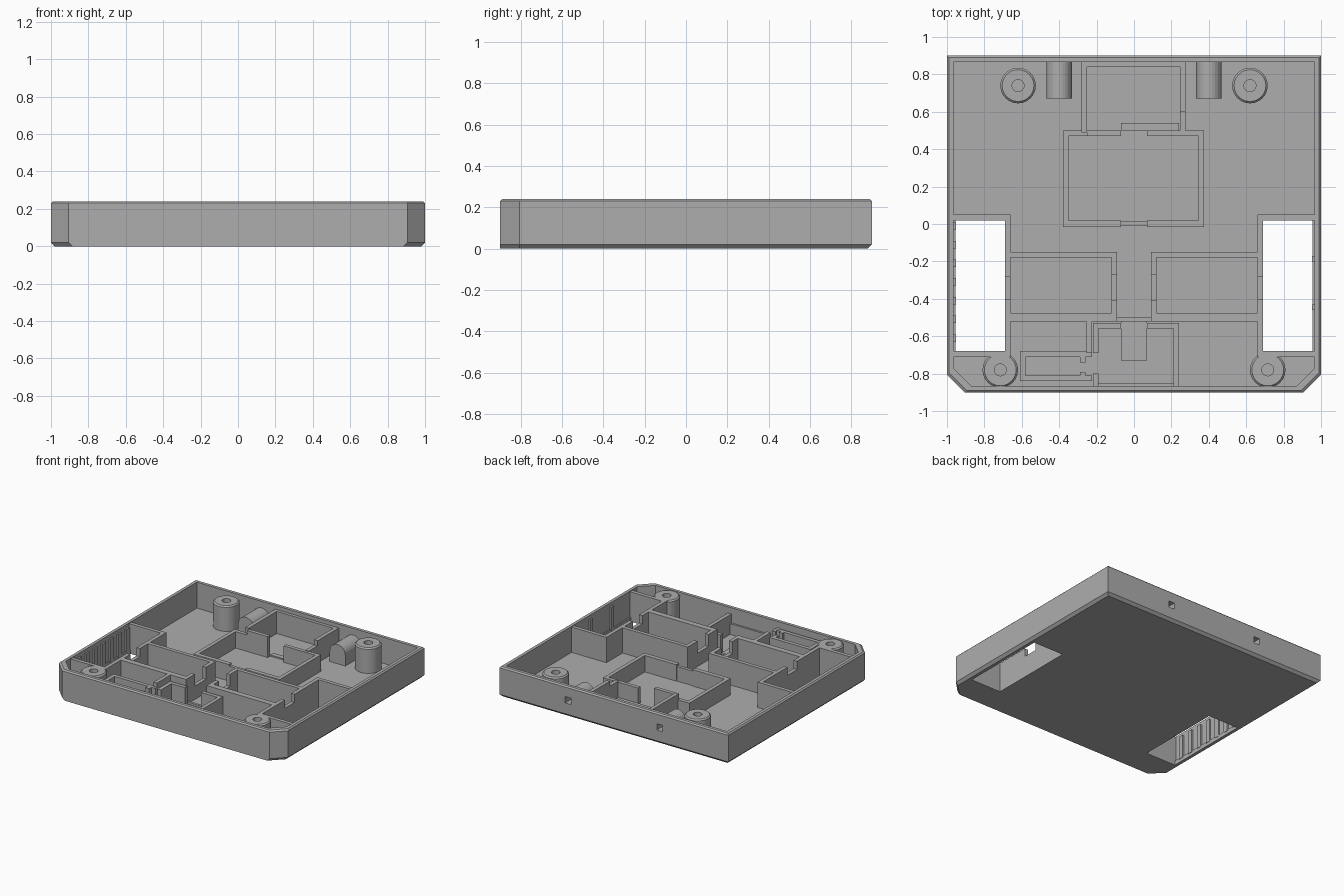
import bpy, bmesh, math

cube = bpy.data.objects.get("Cube")
if cube:
    bpy.data.objects.remove(cube, do_unlink=True)

grey = bpy.data.materials.new("mid_grey")
grey.use_nodes = True
grey.diffuse_color = (0.42, 0.42, 0.42, 1)
grey.node_tree.nodes["Principled BSDF"].inputs["Base Color"].default_value = (0.42, 0.42, 0.42, 1)

FLOOR = 0.035
TOP = 0.235


def finish(name, bm):
    bmesh.ops.recalc_face_normals(bm, faces=bm.faces)
    mesh = bpy.data.meshes.new(name)
    bm.to_mesh(mesh)
    bm.free()
    mesh.materials.append(grey)
    obj = bpy.data.objects.new(name, mesh)
    bpy.context.collection.objects.link(obj)
    return obj


def add_box(bm, x0, x1, y0, y1, z0, z1):
    verts = bmesh.ops.create_cube(bm, size=1)["verts"]
    for v in verts:
        v.co.x = x1 if v.co.x > 0 else x0
        v.co.y = y1 if v.co.y > 0 else y0
        v.co.z = z1 if v.co.z > 0 else z0


def walls(name, boxes, mirror=False):
    """Ribs given as x0, x1, y0, y1, top; optionally repeated on the other side."""
    bm = bmesh.new()
    for x0, x1, y0, y1, top in boxes:
        add_box(bm, x0, x1, y0, y1, FLOOR - 0.01, top)
        if mirror:
            add_box(bm, -x1, -x0, y0, y1, FLOOR - 0.01, top)
    return finish(name, bm)


def loft(name, rings):
    """Stack of matching outlines, capped at both ends."""
    bm = bmesh.new()
    loops = [[bm.verts.new((x, y, z)) for x, y in pts] for z, pts in rings]
    n = len(loops[0])
    for low, high in zip(loops, loops[1:]):
        for i in range(n):
            j = (i + 1) % n
            bm.faces.new((low[i], low[j], high[j], high[i]))
    bm.faces.new(loops[0])
    bm.faces.new(loops[-1])
    return finish(name, bm)


def outline(inset, front_inset):
    x, back, front, c = 1 - inset, 0.9 - inset, -0.9 + front_inset, 0.095
    return [(-x, back), (-x, front + c), (-x + c, front),
            (x - c, front), (x, front + c), (x, back)]


def cut(target, cutter):
    mod = target.modifiers.new("cut", "BOOLEAN")
    mod.operation = "DIFFERENCE"
    mod.solver = "EXACT"
    mod.object = cutter
    cutter.hide_render = True
    cutter.hide_set(True)
    cutter.display_type = "WIRE"


# Tray: chamfered outline, hollowed out
tray = loft("tray", [(0, outline(0.02, 0)), (0.02, outline(0, 0)),
                     (0.23, outline(0, 0)), (0.24, outline(0.01, 0.01))])
cut(tray, loft("cavity_cutter", [(FLOOR, outline(0.035, 0.035)),
                                 (0.3, outline(0.035, 0.035))]))

# Side windows through the floor, and pin holes through the back wall
bm = bmesh.new()
for s in (-1, 1):
    xs = sorted((s * 0.69, s * 0.955))
    add_box(bm, *xs, -0.68, 0.02, -0.1, 0.2)
cut(tray, finish("window_cutter", bm))
bm = bmesh.new()
for x in (-0.4, 0.4):
    add_box(bm, x - 0.025, x + 0.025, 0.8, 1, 0.105, 0.155)
hole_cutter = finish("pin_hole_cutter", bm)
cut(tray, hole_cutter)

# Window frames, with a dip beside each bay
walls("window_frames", [
    (0.66, 0.97, 0.02, 0.05, TOP),
    (0.66, 0.97, -0.71, -0.68, TOP),
    (0.66, 0.69, -0.28, 0.05, TOP),
    (0.66, 0.69, -0.4, -0.28, 0.17),
    (0.66, 0.69, -0.71, -0.4, TOP)], True)

# Two long bays with notched inner ends
walls("bay_walls", [
    (0.09, 0.67, -0.18, -0.15, TOP),
    (0.09, 0.67, -0.52, -0.475, TOP),
    (0.09, 0.12, -0.27, -0.15, TOP),
    (0.09, 0.12, -0.41, -0.27, 0.14),
    (0.09, 0.12, -0.52, -0.41, TOP)], True)

# Central square compartment
walls("central_compartment", [
    (-0.38, -0.35, -0.015, 0.5, 0.165),
    (0.345, 0.375, -0.015, 0.5, 0.165),
    (-0.38, -0.07, -0.015, 0.02, 0.165),
    (0.07, 0.375, -0.015, 0.02, 0.165),
    (-0.07, 0.07, -0.01, 0.015, 0.15),
    (-0.38, -0.25, 0.47, 0.5, 0.165),
    (-0.25, -0.07, 0.47, 0.5, 0.2),
    (0.07, 0.375, 0.47, 0.5, 0.165),
    (-0.07, 0.24, 0.5, 0.54, 0.045)])

# Rear compartment
walls("rear_compartment", [
    (-0.28, -0.25, 0.49, 0.87, 0.21),
    (0.245, 0.275, 0.6, 0.87, 0.21),
    (0.245, 0.275, 0.49, 0.6, 0.17),
    (-0.28, 0.275, 0.84, 0.87, 0.21)])

# Front compartments
walls("front_compartment", [
    (-0.22, -0.19, -0.69, -0.53, 0.19),
    (-0.22, -0.07, -0.56, -0.53, 0.19),
    (0.07, 0.24, -0.56, -0.53, 0.19),
    (0.21, 0.24, -0.87, -0.53, 0.19),
    (-0.22, -0.19, -0.87, -0.8, 0.19),
    (-0.22, 0.24, -0.87, -0.85, 0.12),
    (-0.07, 0.07, -0.73, -0.52, 0.045),
    (-0.1, 0.1, -0.52, -0.5, 0.06)])
walls("switch_pocket", [
    (-0.255, -0.225, -0.69, -0.5, TOP),
    (-0.61, -0.225, -0.71, -0.68, 0.2),
    (-0.61, -0.58, -0.84, -0.68, 0.2),
    (-0.61, -0.225, -0.84, -0.81, 0.2),
    (-0.29, -0.26, -0.74, -0.68, 0.2),
    (-0.29, -0.26, -0.84, -0.79, 0.2)])

# Vertical fins inside the side walls
walls("right_wall_fins", [(-0.967, -0.952, -0.63 + 0.1 * i, -0.59 + 0.1 * i, 0.21)
                          for i in range(7)])
walls("left_wall_fins", [(0.952, 0.967, y, y + 0.03, 0.21) for y in (-0.46, -0.2)])


# Screw posts with blind holes
def screw_post(name, x, y):
    profile = [(0.095, FLOOR - 0.01), (0.095, TOP - 0.01), (0.085, TOP),
               (0.032, TOP), (0.032, 0.1), (0, 0.1)]
    bm = bmesh.new()
    verts = [bm.verts.new((r, 0, z)) for r, z in profile]
    edges = [bm.edges.new(pair) for pair in zip(verts, verts[1:])]
    bmesh.ops.spin(bm, geom=verts + edges, cent=(0, 0, 0), axis=(0, 0, 1),
                   angle=math.tau, steps=24)
    bmesh.ops.remove_doubles(bm, verts=bm.verts, dist=0.0005)
    post = finish(name, bm)
    post.location = (x, y, 0)
    for p in post.data.polygons:
        p.use_smooth = True
    post.data.set_sharp_from_angle(angle=math.radians(30))


for side, s in (("left", 1), ("right", -1)):
    screw_post(side + "_rear_post", s * 0.62, 0.74)
    screw_post(side + "_front_post", s * 0.715, -0.78)

    # Arched sleeve behind each pin hole
    bm = bmesh.new()
    arch = [(0.068, FLOOR - 0.01)]
    arch += [(0.068 * math.cos(a), 0.12 + 0.068 * math.sin(a))
             for a in [math.pi * i / 12 for i in range(13)]]
    arch.append((-0.068, FLOOR - 0.01))
    face = bm.faces.new([bm.verts.new((s * 0.4 + x, 0.67, z)) for x, z in arch])
    moved = bmesh.ops.extrude_face_region(bm, geom=[face])["geom"]
    for v in moved:
        if isinstance(v, bmesh.types.BMVert):
            v.co.y = 0.87
    sleeve = finish(side + "_pin_sleeve", bm)
    cut(sleeve, hole_cutter)
